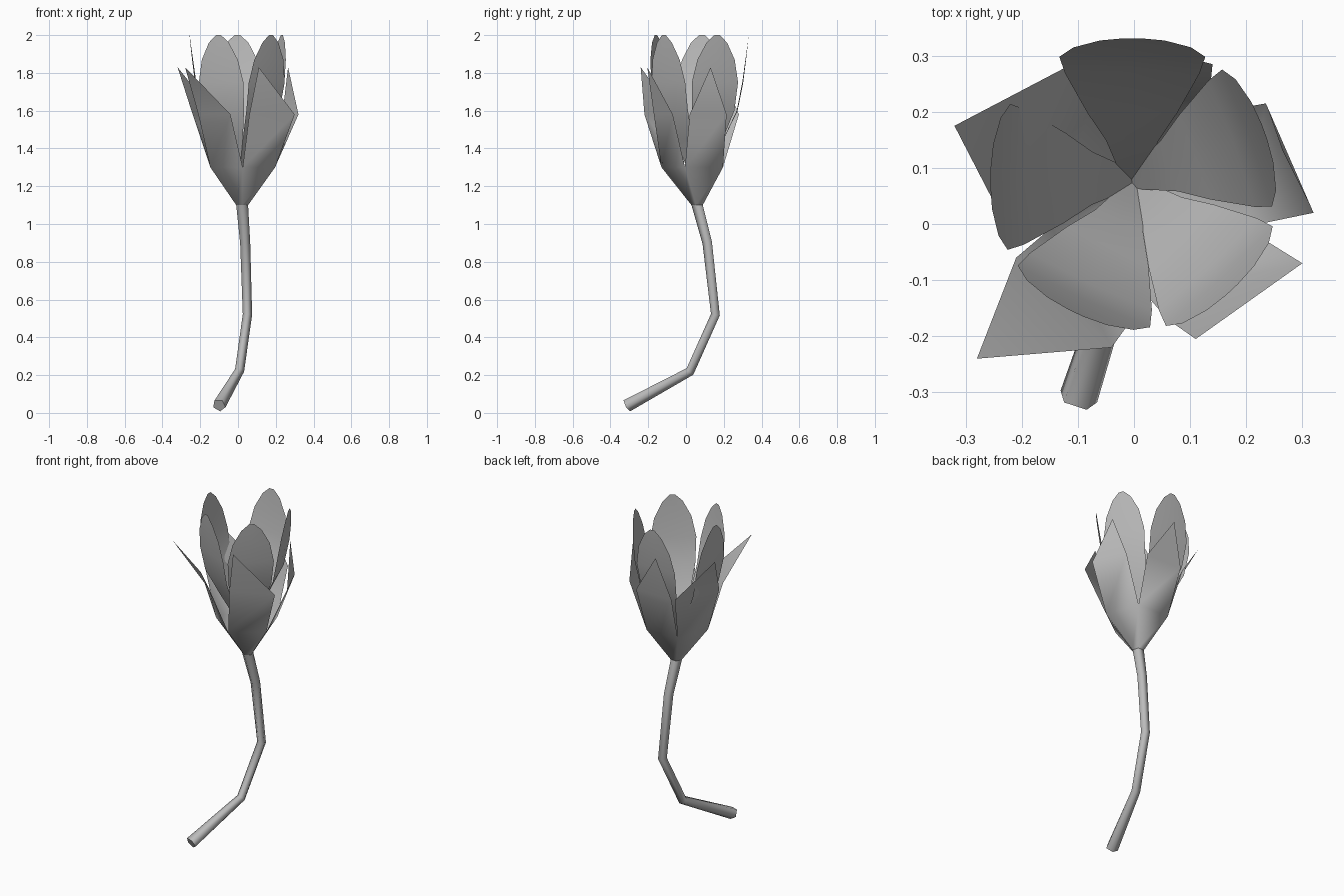
import bpy
import bmesh
from math import sin, cos, radians
from mathutils import Vector

if "Cube" in bpy.data.objects:
    bpy.data.objects.remove(bpy.data.objects["Cube"])

# One plain grey for the whole flower
GREY = (0.5, 0.5, 0.5, 1.0)
material = bpy.data.materials.new("plain_grey")
material.use_nodes = True
material.diffuse_color = GREY
material.node_tree.nodes["Principled BSDF"].inputs["Base Color"].default_value = GREY

SIDES = 5


def finish(name, bm):
    """Turn a bmesh into a smooth-shaded object."""
    mesh = bpy.data.meshes.new(name)
    bm.to_mesh(mesh)
    bm.free()
    mesh.materials.append(material)
    obj = bpy.data.objects.new(name, mesh)
    bpy.context.collection.objects.link(obj)
    bpy.ops.object.select_all(action="DESELECT")
    obj.select_set(True)
    bpy.context.view_layer.objects.active = obj
    bpy.ops.object.shade_smooth_by_angle(angle=radians(80))


def ring(bm, center, radius, axis=Vector((0, 0, 1))):
    """Pentagon across the axis, first corner towards the front."""
    side = Vector((0, 1, 0)).cross(axis).normalized()
    front = side.cross(axis).normalized()
    if front.y > 0:
        front = -front
    corners = []
    for i in range(SIDES):
        a = radians(i * 360 / SIDES)
        corners.append(bm.verts.new(Vector(center) + radius * (front * cos(a) + side * sin(a))))
    return corners


def bridge(bm, low, high):
    for i in range(SIDES):
        j = (i + 1) % SIDES
        bm.faces.new((low[i], low[j], high[j], high[i]))


# Bent stem: path points with a radius each
path = [
    ((-0.10, -0.312, 0.04), 0.036),
    ((0.007, 0.023, 0.22), 0.026),
    ((0.05, 0.158, 0.52), 0.026),
    ((0.038, 0.115, 0.90), 0.028),
    ((0.022, 0.062, 1.10), 0.033),
]
points = [Vector(p) for p, r in path]
bm = bmesh.new()
rings = []
for i, (p, r) in enumerate(path):
    before = (points[i] - points[i - 1]).normalized() if i else Vector()
    after = (points[i + 1] - points[i]).normalized() if i < len(path) - 1 else Vector()
    axis = Vector((0, 0, 1)) if i == len(path) - 1 else (before + after).normalized()
    rings.append(ring(bm, p, r, axis))
for low, high in zip(rings, rings[1:]):
    bridge(bm, low, high)
bm.faces.new(rings[0])
bmesh.ops.recalc_face_normals(bm, faces=bm.faces)
finish("stem", bm)

# Calyx: a cup that splits into five pointed sepals
# Each sepal: first shoulder, second shoulder, tip (x, y)
sepals = [
    ((0.06, -0.17), (0.30, -0.07), (0.11, -0.205)),
    ((0.32, 0.02), (0.235, 0.215), (0.265, 0.13)),
    ((0.14, 0.285), (-0.10, 0.285), (-0.02, 0.325)),
    ((-0.12, 0.28), (-0.24, 0.02), (-0.32, 0.175)),
    ((-0.21, -0.06), (-0.04, -0.22), (-0.28, -0.24)),
]
bm = bmesh.new()
base = ring(bm, path[-1][0], path[-1][1])
cup = ring(bm, (0.025, 0.05, 1.3), 0.18)
bridge(bm, base, cup)
for i, (first, second, tip) in enumerate(sepals):
    a = bm.verts.new((*first, 1.58))
    b = bm.verts.new((*second, 1.58))
    t = bm.verts.new((*tip, 1.83))
    bm.faces.new((cup[i], cup[(i + 1) % SIDES], b, a))
    bm.faces.new((a, b, t))
finish("calyx", bm)

# Inner petals: rows of height, distance from centre, half width
rows = [
    (1.15, 0.0, 0.015), (1.25, 0.035, 0.03), (1.35, 0.075, 0.047),
    (1.45, 0.125, 0.08), (1.60, 0.198, 0.12), (1.75, 0.228, 0.13),
    (1.87, 0.243, 0.105), (1.96, 0.253, 0.058), (2.0, 0.256, 0.015),
]
# Each petal: facing angle, foot (x, y)
petals = [
    (90, (-0.003, 0.075)), (20, (-0.008, 0.077)), (-47, (0.0, 0.07)),
    (-115, (0.005, 0.073)), (179, (0.0, 0.08)),
]
for number, (angle, foot) in enumerate(petals, 1):
    out = Vector((cos(radians(angle)), sin(radians(angle)), 0))
    across = Vector((-out.y, out.x, 0))
    bm = bmesh.new()
    previous = None
    for z, reach, half in rows:
        # The sides curl slightly inwards
        row = []
        for s in (-1, 0, 1):
            depth = reach - abs(s) * half * half * 0.3
            row.append(bm.verts.new(Vector((*foot, z)) + out * depth + across * half * s))
        if previous:
            for k in range(2):
                bm.faces.new((previous[k], previous[k + 1], row[k + 1], row[k]))
        previous = row
    finish(f"petal_{number}", bm)
